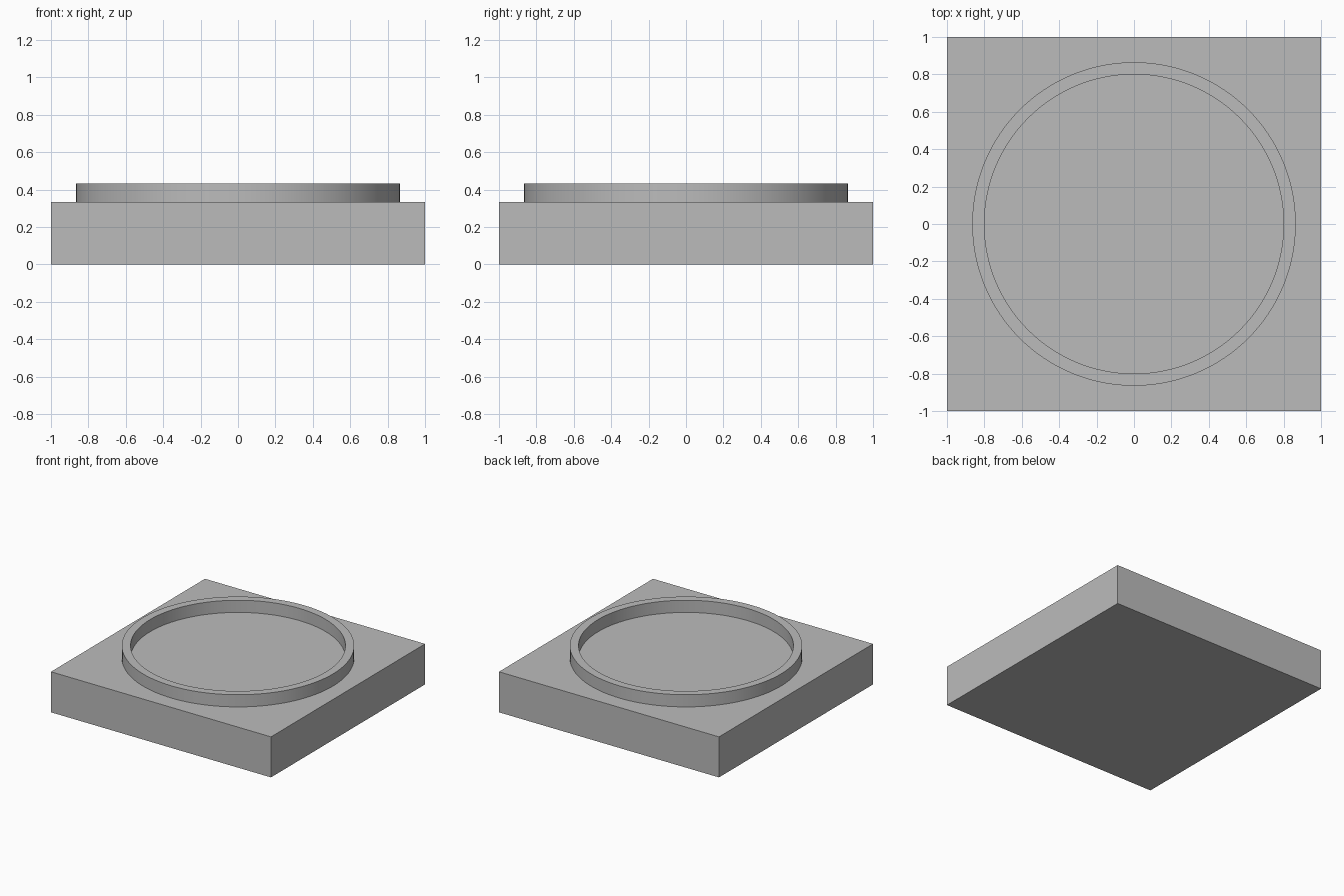
import bpy
import bmesh
import math
from mathutils import Matrix, Vector

BASE_HEIGHT = 0.333
RIM_TOP = 0.433
INNER_RADIUS, OUTER_RADIUS = 0.80, 0.865
SEGMENTS = 128

default_cube = bpy.data.objects.get("Cube")
if default_cube:
    bpy.data.objects.remove(default_cube, do_unlink=True)


def make_material(name, color):
    material = bpy.data.materials.new(name)
    material.use_nodes = True
    material.diffuse_color = color
    shader = next(n for n in material.node_tree.nodes if n.type == "BSDF_PRINCIPLED")
    shader.inputs["Base Color"].default_value = color
    return material


def make_object(name, bm, material):
    bmesh.ops.recalc_face_normals(bm, faces=bm.faces)
    mesh = bpy.data.meshes.new(name)
    bm.to_mesh(mesh)
    bm.free()
    mesh.materials.append(material)
    obj = bpy.data.objects.new(name, mesh)
    bpy.context.collection.objects.link(obj)
    return obj


grey = make_material("plain grey", (0.5, 0.5, 0.5, 1.0))

# Square base block
bm = bmesh.new()
bmesh.ops.create_cube(bm, size=1.0, matrix=(
    Matrix.Translation((0, 0, BASE_HEIGHT / 2)) @ Matrix.Diagonal((2, 2, BASE_HEIGHT, 1))))
make_object("base_block", bm, grey)

# Raised circular rim, turned from a rectangular cross-section
bm = bmesh.new()
corners = [(INNER_RADIUS, BASE_HEIGHT), (OUTER_RADIUS, BASE_HEIGHT),
           (OUTER_RADIUS, RIM_TOP), (INNER_RADIUS, RIM_TOP)]
section = [bm.verts.new(Vector((r, 0, z))) for r, z in corners]
edges = [bm.edges.new((section[i - 1], section[i])) for i in range(len(section))]
bmesh.ops.spin(bm, geom=section + edges, cent=(0, 0, 0), axis=(0, 0, 1),
               angle=math.tau, steps=SEGMENTS, use_merge=True)
bmesh.ops.remove_doubles(bm, verts=bm.verts, dist=0.0001)
rim = make_object("circular_rim", bm, grey)

# Smooth the round walls while keeping the rim edges sharp
bpy.ops.object.select_all(action="DESELECT")
rim.select_set(True)
bpy.context.view_layer.objects.active = rim
bpy.ops.object.shade_smooth_by_angle(angle=math.radians(30))
